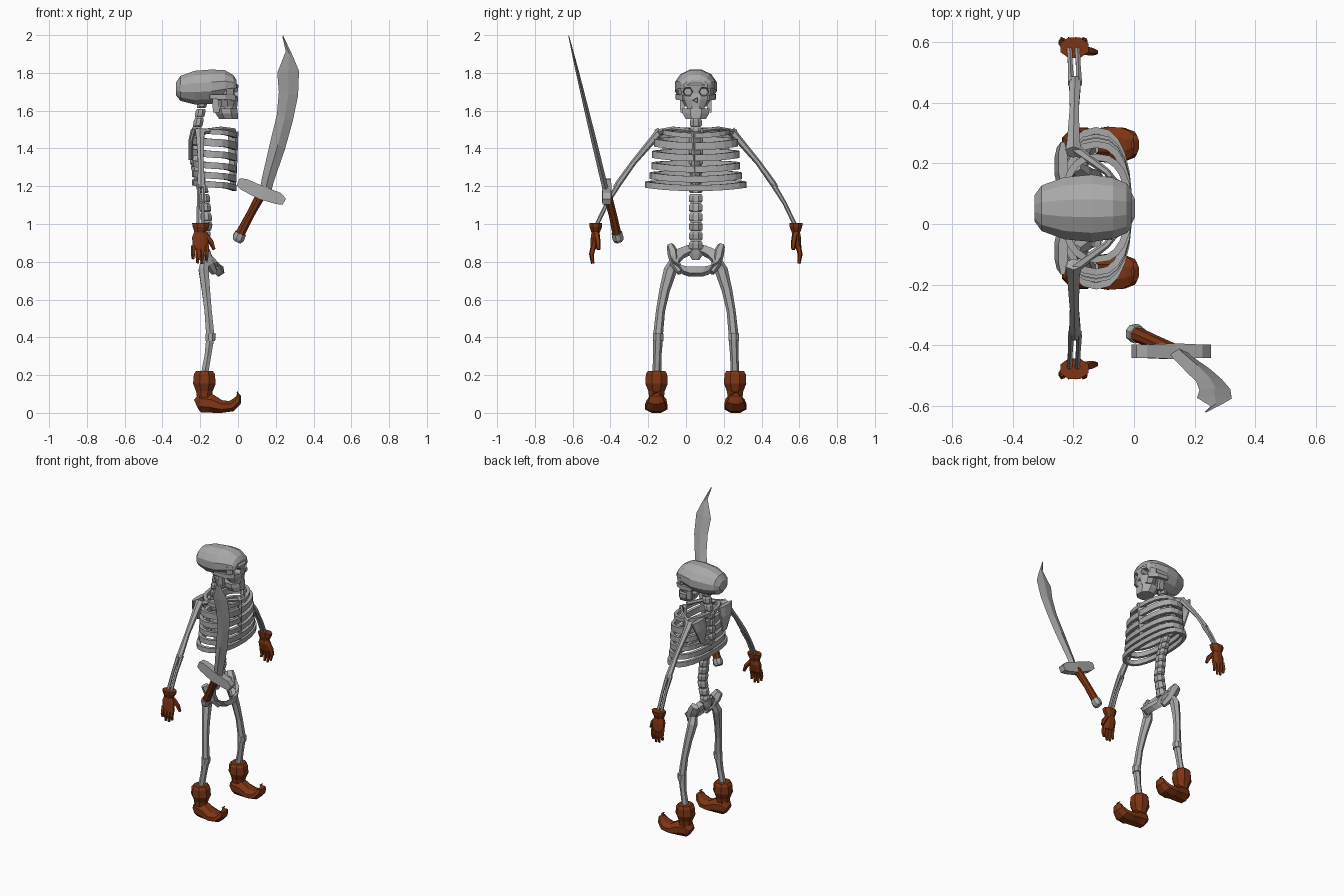
import bpy, bmesh, math
from mathutils import Vector

C = 0.052  # y of the body's mirror plane


def material(name, rgb):
    m = bpy.data.materials.new(name)
    m.diffuse_color = (*rgb, 1)
    return m


BONE = material("bone_grey", (0.40, 0.40, 0.40))
LEATHER = material("brown_leather", (0.21, 0.036, 0.007))


def make(name, rings, mat, closed=False):
    """Skin a list of equal-sized point rings into a solid."""
    bm = bmesh.new()
    vs = [[bm.verts.new(p) for p in r] for r in rings]
    n = len(vs[0])
    for i in range(len(vs) if closed else len(vs) - 1):
        a, b = vs[i], vs[(i + 1) % len(vs)]
        for j in range(n):
            k = (j + 1) % n
            bm.faces.new((a[j], a[k], b[k], b[j]))
    if not closed:
        bm.faces.new(vs[0])
        bm.faces.new(vs[-1])
    bmesh.ops.recalc_face_normals(bm, faces=bm.faces)
    me = bpy.data.meshes.new(name)
    bm.to_mesh(me)
    bm.free()
    me.materials.append(mat)
    ob = bpy.data.objects.new(name, me)
    bpy.context.collection.objects.link(ob)
    return ob


def tube(name, pts, mat=BONE, n=6, ref=(1, 0, 0), floor=None, flat=None):
    """Loft ellipses along a path; pts = (x, y, z, radius along ref, other radius)."""
    cs = [Vector(p[:3]) for p in pts]
    rings = []
    for i, p in enumerate(pts):
        t = Vector(flat) if flat else (cs[min(i + 1, len(cs) - 1)] - cs[max(i - 1, 0)]).normalized()
        u = Vector(ref)
        u = (u - t * u.dot(t)).normalized()
        v = t.cross(u)
        ring = []
        for j in range(n):
            a = 2 * math.pi * (j + 0.5) / n
            k = 1 / math.cos(math.pi / n) if n == 4 else 1
            q = cs[i] + u * math.cos(a) * p[3] * k + v * math.sin(a) * p[4] * k
            if floor is not None:
                q.z = max(q.z, floor)
            ring.append(q)
        rings.append(ring)
    return make(name, rings, mat)


def body(name, pts, **kw):
    """Central part, y measured from the mirror plane."""
    return tube(name, [(p[0], p[1] + C, *p[2:]) for p in pts], **kw)


def pair(name, pts, **kw):
    """Part repeated on both sides of the body."""
    for s, side in ((1, "left_"), (-1, "right_")):
        tube(side + name, [(p[0], C + s * p[1], *p[2:]) for p in pts], **kw)


X, Z = (1, 0, 0), (0, 0, 1)

# Skull
cranium = body("cranium", [(-.328, 0, 1.715, .035, .045), (-.305, 0, 1.718, .068, .078),
                           (-.23, 0, 1.722, .092, .106), (-.14, 0, 1.727, .094, .115),
                           (-.07, 0, 1.735, .082, .104), (-.025, 0, 1.735, .056, .085),
                           (-.008, 0, 1.73, .034, .065)], n=12, ref=Z, flat=X)
face = body("face", [(-.065, 0, 1.755, .05, .085), (-.06, 0, 1.735, .066, .098),
                     (-.06, 0, 1.69, .06, .094), (-.055, 0, 1.66, .058, .078),
                     (-.055, 0, 1.622, .054, .058)], n=10, flat=Z)
body("upper_teeth", [(-.05, 0, 1.625, .05, .052), (-.05, 0, 1.605, .049, .05)], n=8, flat=Z)
body("jaw", [(-.065, 0, 1.612, .066, .078), (-.06, 0, 1.585, .064, .076),
             (-.05, 0, 1.556, .054, .058)], n=8, flat=Z)
pair("jaw_hinge", [(-.12, .075, 1.68, .016, .01), (-.115, .07, 1.59, .018, .012)], n=4, flat=Z)
pair("cheekbone", [(-.15, .098, 1.675, .012, .01), (-.07, .092, 1.672, .014, .012),
                   (-.02, .06, 1.668, .014, .012)], n=4, ref=Z)

# Eye sockets and nose opening
cutters = []
for s in (1, -1):
    cutters.append(body("eye_cutter", [(-.055, s * .042, 1.70, .02, .022),
                                       (.03, s * .045, 1.70, .029, .033)], n=6, ref=Z, flat=X))
cutters.append(body("nose_cutter", [(-.04, 0, 1.655, .012, .012),
                                    (.03, 0, 1.655, .022, .02)], n=3, ref=(0, 1, 0), flat=X))
for c in cutters:
    c.hide_render = True
    c.hide_set(True)
    for ob in (cranium, face):
        m = ob.modifiers.new("socket", "BOOLEAN")
        m.operation, m.object = "DIFFERENCE", c

# Spine: stacked vertebrae following an S curve
curve = [(.86, -.19), (1.0, -.165), (1.15, -.18), (1.32, -.225), (1.48, -.222), (1.66, -.185)]


def spine_x(z):
    for (z0, x0), (z1, x1) in zip(curve, curve[1:]):
        if z <= z1:
            return x0 + (x1 - x0) * (z - z0) / (z1 - z0)
    return curve[-1][1]


count, step = 16, .8 / 16
for i in range(count):
    z = .86 + i * step
    r = .036 if z < 1.5 else .031
    body("vertebra", [(spine_x(z + .003), 0, z + .003, r * .75, r * .85),
                      (spine_x(z + .012), 0, z + .012, r * .9, r * 1.1),
                      (spine_x(z + .038), 0, z + .038, r * .9, r * 1.1),
                      (spine_x(z + .05), 0, z + .05, r * .75, r * .85)], n=8, flat=Z)

# Rib cage: flat bands, wider towards the bottom
for z0, w, h in ((1.487, .18, .026), (1.43, .222, .04), (1.368, .232, .036),
                 (1.308, .235, .034), (1.255, .245, .034), (1.208, .268, .032)):
    rings = []
    for i in range(22):
        a = 2 * math.pi * (i + .5) / 22
        ca, sa = math.cos(a), math.sin(a)
        px = math.copysign(abs(ca) ** .8, ca)
        py = math.copysign(abs(sa) ** .9, sa)
        z = z0 - .018 * max(ca, 0) ** 2 + .012 * max(-ca, 0)
        ring = []
        for d, e in ((0, -.5), (0, .5), (.022, .5), (.022, -.5)):
            ring.append((-.125 + px * (.119 - d), C + py * (w - d), z + e * h))
        rings.append(ring)
    make("rib", rings, BONE, closed=True)
body("sternum", [(-.026, 0, 1.49, .01, .03), (-.026, 0, 1.3, .01, .02),
                 (-.026, 0, 1.2, .01, .012)], n=4, flat=Z, ref=(1, 1, 0))

# Shoulder blades and collar bones
pair("shoulder_blade", [(-.235, .15, 1.50, .016, .075), (-.25, .14, 1.44, .014, .065),
                        (-.25, .12, 1.34, .012, .025)], n=8, flat=Z)
pair("collar_bone", [(-.02, .03, 1.495, .013, .013), (-.09, .12, 1.505, .012, .012),
                     (-.20, .2, 1.485, .018, .018)], n=6, ref=Z)

# Arms
pair("upper_arm", [(-.20, .185, 1.495, .03, .024), (-.20, .22, 1.455, .024, .02),
                   (-.197, .33, 1.325, .017, .015), (-.195, .405, 1.22, .022, .017),
                   (-.195, .425, 1.19, .02, .015)])
for dx in (-.013, .013):
    pair("forearm_bone", [(-.195 + dx, .412, 1.205, .012, .014), (-.197 + dx, .47, 1.11, .009, .011),
                          (-.2 + dx, .53, .985, .01, .011)])

# Gloves
pair("glove_cuff", [(-.197, .53, 1.005, .05, .037), (-.197, .53, .985, .046, .036),
                    (-.2, .53, .955, .032, .024)], mat=LEATHER, n=8, flat=Z)
pair("glove_palm", [(-.2, .53, .965, .032, .022), (-.2, .532, .93, .046, .026),
                    (-.2, .54, .88, .045, .02), (-.2, .544, .865, .04, .015)], mat=LEATHER, n=8, flat=Z)
for x, tip in ((-.236, .815), (-.212, .793), (-.188, .79), (-.164, .808)):
    pair("glove_finger", [(x, .542, .885, .013, .015), (x - .001, .552, .84, .012, .014),
                          (x - .002, .546, tip, .008, .009)], mat=LEATHER, n=5)
pair("glove_thumb", [(-.175, .525, .945, .016, .016), (-.142, .518, .905, .015, .015),
                     (-.126, .515, .865, .009, .01)], mat=LEATHER, n=5)

# Pelvis: tilted ring with hip flares
rings = []
for i in range(16):
    a = 2 * math.pi * i / 16
    f = (1 + math.cos(a)) / 2  # 0 at the back, 1 at the front
    y = math.sin(a)
    cx, cz = -.195 + .105 * f, .865 - .12 * f
    rings.append([(cx + dx, C + y * (.112 + dr), cz + dz - .01 * abs(y))
                  for dx, dr, dz in ((-.012, -.018, -.024), (-.018, .018, .012),
                                     (.012, .018, .03), (.018, -.018, -.004))])
make("pelvis_ring", rings, BONE, closed=True)
pair("hip_bone", [(-.20, .135, .885, .03, .02), (-.18, .12, .845, .04, .03),
                  (-.155, .11, .79, .032, .026), (-.125, .08, .745, .02, .02)])
body("sacrum", [(-.195, 0, .885, .028, .06), (-.2, 0, .85, .026, .05), (-.2, 0, .81, .014, .02)],
     n=8, flat=Z)

# Legs
pair("thigh_bone", [(-.175, .115, .80, .026, .026), (-.182, .135, .755, .03, .035),
                    (-.17, .165, .65, .025, .028), (-.158, .187, .54, .022, .024),
                    (-.147, .2, .41, .025, .026)])
pair("knee", [(-.145, .2, .42, .03, .03), (-.147, .2, .38, .028, .03)], n=8, flat=Z)
pair("shin_bone", [(-.148, .2, .39, .024, .026), (-.16, .204, .3, .02, .022),
                   (-.178, .207, .2, .022, .024)])

# Boots with turned-up toes
pair("boot_cuff", [(-.178, .208, .222, .048, .05), (-.178, .208, .205, .06, .061),
                   (-.178, .208, .155, .065, .064), (-.178, .208, .115, .048, .047),
                   (-.178, .208, .08, .042, .042)], mat=LEATHER, n=8, flat=Z)
pair("boot_foot", [(-.222, .205, .045, .028, .03), (-.2, .205, .055, .056, .05),
                   (-.145, .207, .05, .054, .056), (-.085, .21, .032, .036, .064),
                   (-.035, .21, .036, .032, .06), (-.005, .21, .062, .026, .046),
                   (.004, .21, .09, .014, .034), (-.004, .21, .112, .005, .02)],
     mat=LEATHER, n=8, ref=Z, floor=0)


# Sword: leaning plane, so y follows height
def lean(z):
    return -.425 - (z - 1.18) * .24


blade = []
for zl, xl, zr, xr, t in ((1.15, .11, 1.13, .165, .016), (1.25, .128, 1.22, .188, .016),
                          (1.44, .172, 1.40, .25, .015), (1.58, .206, 1.545, .29, .013),
                          (1.70, .216, 1.68, .318, .011), (1.80, .208, 1.81, .323, .009),
                          (1.915, .253, 1.89, .29, .006), (1.99, .235, 2.0, .238, .002)):
    zm, xm = (zl + zr) / 2, (xl + xr) / 2
    blade.append([(xl, lean(zl), zl), (xm, lean(zm) - t, zm),
                  (xr, lean(zr), zr), (xm, lean(zm) + t, zm)])
make("sword_blade", blade, BONE)
tube("sword_guard", [(.0, -.42, 1.222, .02, .022), (.03, -.42, 1.21, .032, .022),
                     (.125, -.42, 1.165, .036, .026), (.215, -.42, 1.135, .032, .022),
                     (.245, -.42, 1.118, .018, .022)], n=4, ref=(1, 0, 1))
tube("sword_grip", [(.125, -.418, 1.16, .026, .026), (.065, -.388, 1.05, .023, .023),
                    (.01, -.365, .945, .026, .026)], mat=LEATHER, n=8)
tube("sword_pommel", [(.014, -.366, .952, .032, .03), (.002, -.36, .925, .034, .032),
                      (-.006, -.355, .912, .026, .026)], n=8)

# Rotate the guard's flat sides to face front and back
for ob in bpy.data.objects:
    if ob.name == "sword_guard":
        for v in ob.data.vertices:
            v.co.y = max(-.447, min(-.393, v.co.y))
